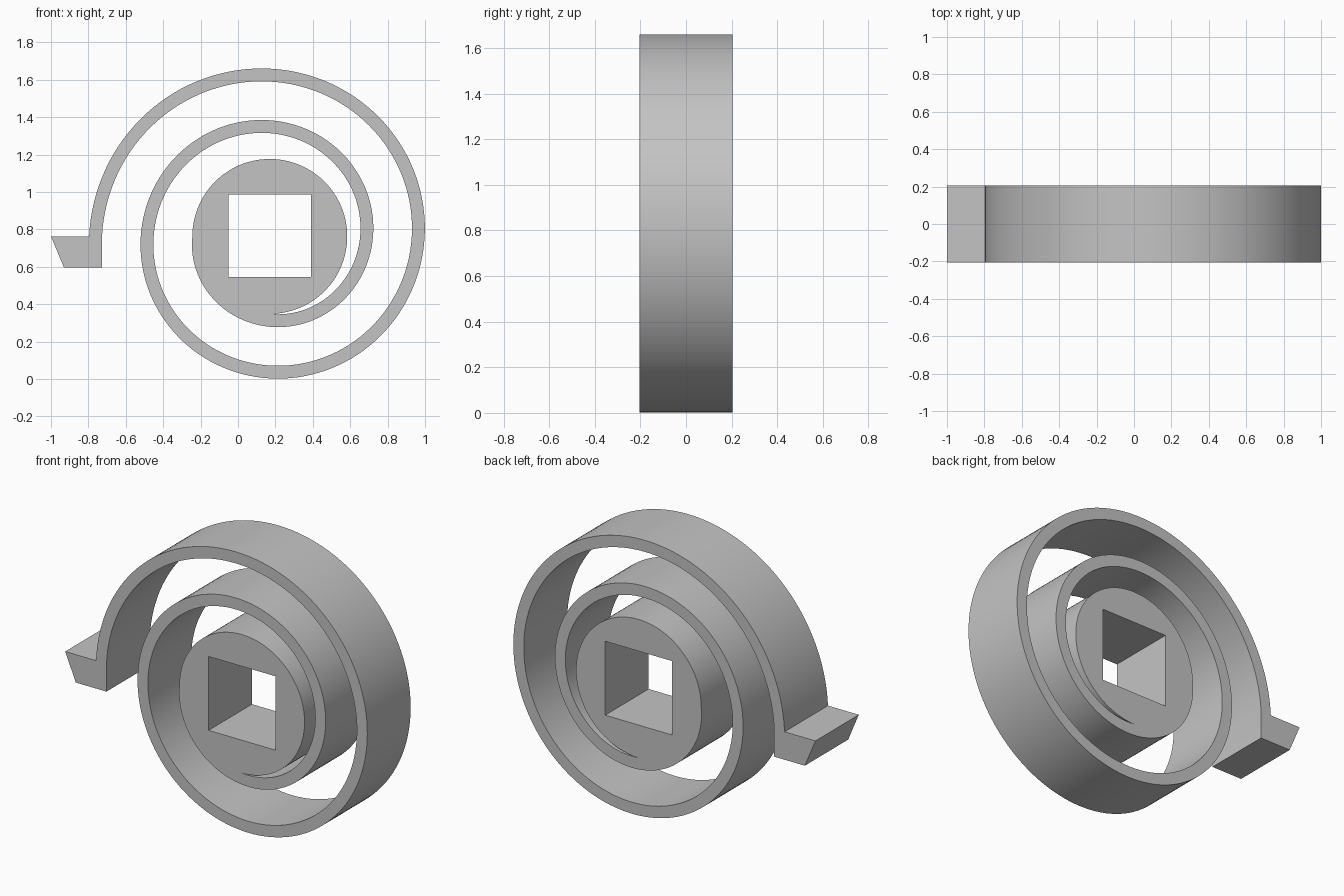
import bpy, bmesh
from math import pi, cos, sin, radians

if "Cube" in bpy.data.objects:
    bpy.data.objects.remove(bpy.data.objects["Cube"])

CX, CZ = 0.17, 0.762     # spiral centre
HUB, PITCH, BAND = 0.414, 0.276, 0.069
HALF_DEPTH = 0.205
STEPS = 128              # segments per turn


def polar(radius, turn):
    """Point on the profile; turn 0 is at -x and runs under the hub."""
    a = pi + 2 * pi * turn
    return (CX + radius * cos(a), CZ + radius * sin(a))


# Outer edge of the band, leaving the hub tangentially for two turns
turns = [i / STEPS for i in range(2 * STEPS + 1)]
outline = [polar(HUB + PITCH * t, t) for t in turns]
# Hooked end
outline += [(-1.0, CZ), (-0.93, 0.595), (-0.727, 0.595)]
# Inner edge of the band, back to where it meets the hub
outline += [polar(HUB + PITCH * t - BAND, t) for t in reversed(turns) if t >= 0.25]
# Free part of the hub circle
outline += [polar(HUB, t) for t in turns if 0.25 < t < 1]
# Square arbor hole
s = 0.221
hole = [(CX + x * s, CZ + 0.003 + z * s) for x, z in ((-1, -1), (1, -1), (1, 1), (-1, 1))]

# Fill the profile and extrude it through the depth
bm = bmesh.new()
edges = []
for loop in (outline, hole):
    verts = [bm.verts.new((x, -HALF_DEPTH, z)) for x, z in loop]
    edges += [bm.edges.new((v, verts[i - 1])) for i, v in enumerate(verts)]
bmesh.ops.triangle_fill(bm, use_beauty=True, edges=edges)
extruded = bmesh.ops.extrude_face_region(bm, geom=bm.faces[:], use_keep_orig=True)
back = [g for g in extruded["geom"] if isinstance(g, bmesh.types.BMVert)]
bmesh.ops.translate(bm, verts=back, vec=(0, 2 * HALF_DEPTH, 0))
bmesh.ops.recalc_face_normals(bm, faces=bm.faces[:])

mesh = bpy.data.meshes.new("spiral_spring")
bm.to_mesh(mesh)
bm.free()
spring = bpy.data.objects.new("spiral_spring", mesh)
bpy.context.collection.objects.link(spring)

# Single grey material
colour = (0.55, 0.55, 0.55, 1)
grey = bpy.data.materials.new("light_grey")
grey.use_nodes = True
grey.diffuse_color = colour
grey.node_tree.nodes["Principled BSDF"].inputs["Base Color"].default_value = colour
mesh.materials.append(grey)

bpy.ops.object.select_all(action="DESELECT")
spring.select_set(True)
bpy.context.view_layer.objects.active = spring
bpy.ops.object.shade_smooth_by_angle(angle=radians(30))
